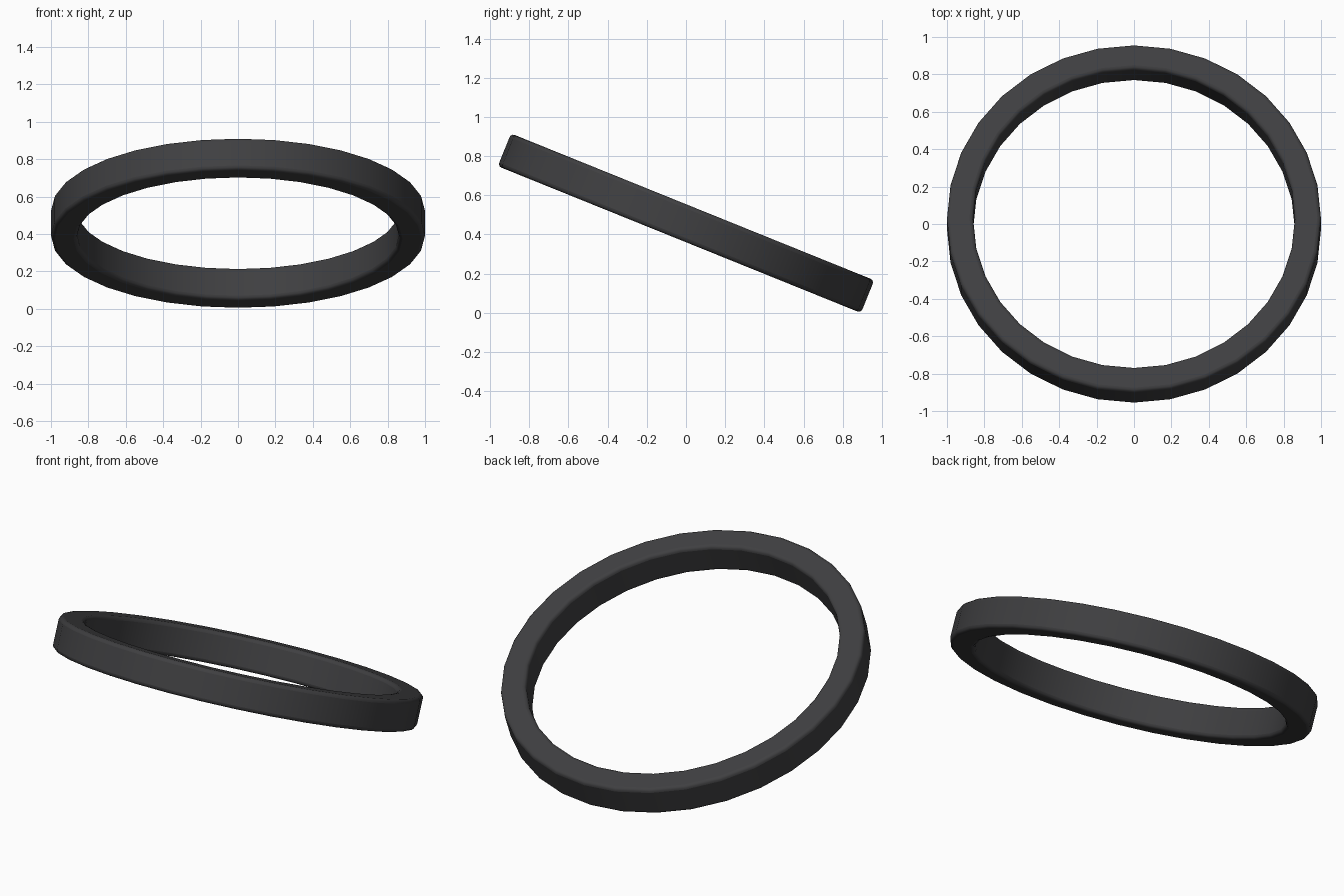
import bpy, bmesh
from math import radians, sin, cos, pi

if "Cube" in bpy.data.objects:
    bpy.data.objects.remove(bpy.data.objects["Cube"])

SIDES, R_OUT, R_IN, H = 32, 1.0, 0.86, 0.18
TILT = radians(-22)

# ring band: rectangular section swept round 32 sides
bm = bmesh.new()
section = [(R_OUT, -H / 2), (R_OUT, H / 2), (R_IN, H / 2), (R_IN, -H / 2)]
loops = [[bm.verts.new((r * cos(2 * pi * i / SIDES), r * sin(2 * pi * i / SIDES), z))
          for r, z in section] for i in range(SIDES)]
for i in range(SIDES):
    a, b = loops[i], loops[(i + 1) % SIDES]
    for j in range(4):
        k = (j + 1) % 4
        bm.faces.new((a[j], b[j], b[k], a[k]))
bmesh.ops.recalc_face_normals(bm, faces=bm.faces)

mesh = bpy.data.meshes.new("tilted_ring")
bm.to_mesh(mesh)
bm.free()
ring = bpy.data.objects.new("tilted_ring", mesh)
bpy.context.collection.objects.link(ring)

# softened rims
bevel = ring.modifiers.new("rim_bevel", 'BEVEL')
bevel.width = 0.02
bevel.segments = 3
bevel.limit_method = 'ANGLE'
bevel.angle_limit = radians(40)

# tilt, high side at the front, lowest rim resting on z = 0
ring.rotation_euler = (TILT, 0, 0)
ring.location.z = 0.457

# smooth shading
bpy.context.view_layer.objects.active = ring
ring.select_set(True)
bpy.ops.object.shade_smooth_by_angle(angle=radians(40))

# dark rubber colour
mat = bpy.data.materials.new("dark_rubber")
mat.diffuse_color = (0.05, 0.05, 0.053, 1)
mat.use_nodes = True
mat.node_tree.nodes["Principled BSDF"].inputs["Base Color"].default_value = mat.diffuse_color
mesh.materials.append(mat)
